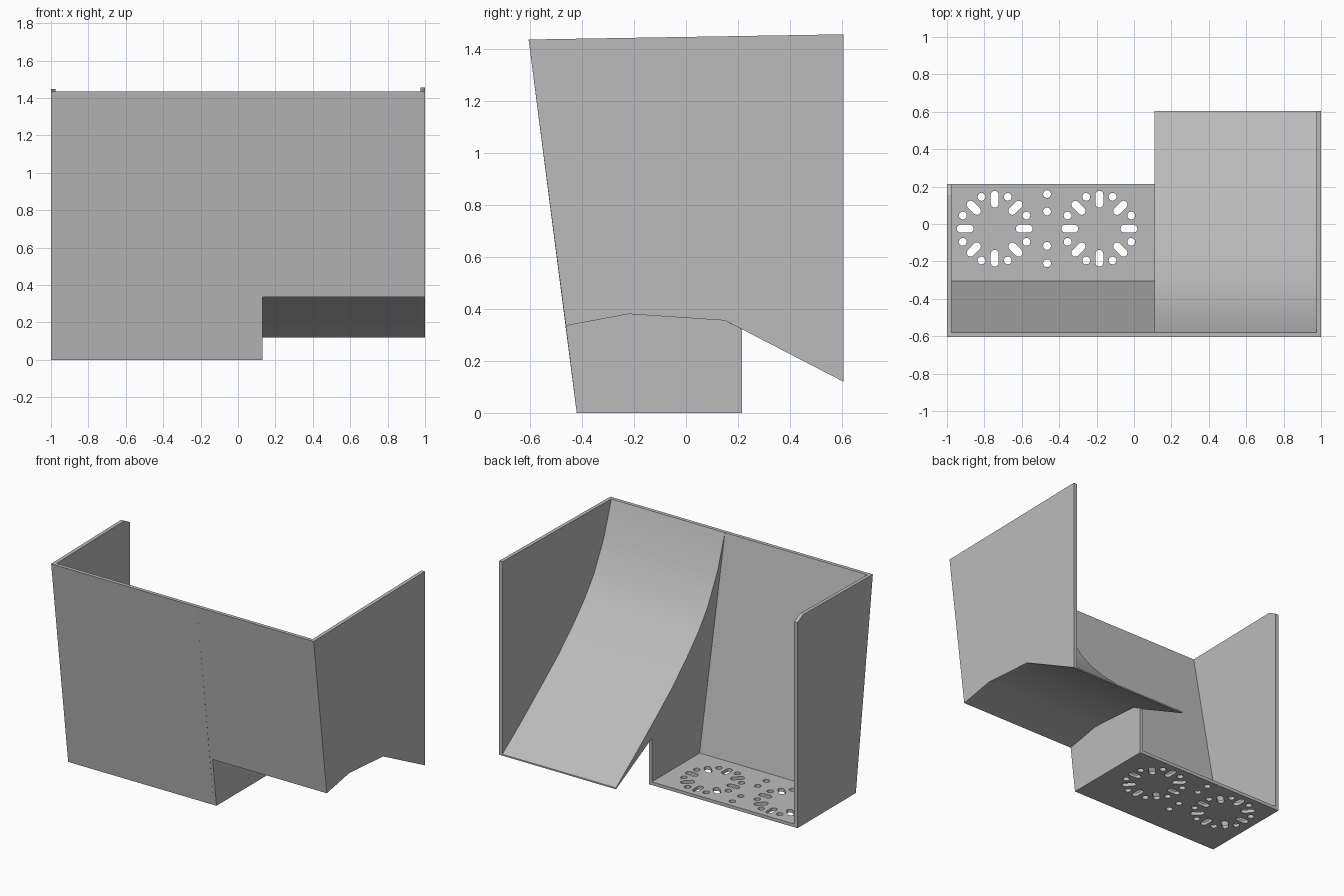
import bpy, bmesh, math
from mathutils import Matrix, Vector

cube = bpy.data.objects.get("Cube")
if cube:
    bpy.data.objects.remove(cube, do_unlink=True)

grey = bpy.data.materials.new("plain_grey")
grey.use_nodes = True
COLOUR = (0.5, 0.5, 0.5, 1)
grey.diffuse_color = COLOUR
grey.node_tree.nodes["Principled BSDF"].inputs["Base Color"].default_value = COLOUR


def add_object(name, bm):
    bmesh.ops.recalc_face_normals(bm, faces=bm.faces)
    mesh = bpy.data.meshes.new(name)
    bm.to_mesh(mesh)
    bm.free()
    obj = bpy.data.objects.new(name, mesh)
    bpy.context.collection.objects.link(obj)
    mesh.materials.append(grey)
    return obj


def prism(bm, points, offset):
    """Extrude a closed outline along an offset."""
    face = bm.faces.new([bm.verts.new(p) for p in points])
    moved = bmesh.ops.extrude_face_region(bm, geom=[face], use_keep_orig=True)["geom"]
    bmesh.ops.translate(bm, vec=offset,
                        verts=[v for v in moved if isinstance(v, bmesh.types.BMVert)])


def side_profile(name, x0, x1, outline):
    """Part with a constant side outline (y, z) between two x positions."""
    bm = bmesh.new()
    prism(bm, [(x0, y, z) for y, z in outline], (x1 - x0, 0, 0))
    return add_object(name, bm)


def make_active(obj):
    bpy.ops.object.select_all(action='DESELECT')
    obj.select_set(True)
    bpy.context.view_layer.objects.active = obj


# Shared measurements
WALL, FLOOR = 0.025, 0.022
RIGHT, LEFT = -1 + WALL, 1 - WALL
DIVIDER_IN, DIVIDER_OUT = 0.11, 0.13
BACK = 0.215
TOP_FRONT, TOP_INNER, BASE_FRONT = (-0.605, 1.435), (-0.58, 1.435), (-0.42, 0)
BASE_INNER = -0.305
UNDERSIDE = [(-0.462, 0.335), (-0.22, 0.38), (0.15, 0.355), (0.605, 0.12)]
RAMP = [(0.605, 0.13), (0.4, 0.275), (0.2, 0.425), (0, 0.58), (-0.17, 0.735),
        (-0.29, 0.86), (-0.39, 0.99), (-0.5, 1.2), TOP_INNER]

# Walls
side_profile("front_wall", RIGHT, DIVIDER_IN,
             [TOP_FRONT, BASE_FRONT, (BASE_INNER, 0), (BASE_INNER, FLOOR), TOP_INNER])
side_profile("right_wall", -1, RIGHT,
             [TOP_FRONT, BASE_FRONT, (BACK, 0), (BACK, 1.415), (0.155, 1.447)])
side_profile("left_wall", LEFT, 1, [TOP_FRONT] + UNDERSIDE + [(0.605, 1.455)])
side_profile("divider_wall", DIVIDER_IN, DIVIDER_OUT,
             [BASE_FRONT] + UNDERSIDE[:3] + [(BACK, 0.321), (BACK, 0)])

# Curved ramp with its faceted underside
ramp = side_profile("ramp", DIVIDER_IN, LEFT, [TOP_FRONT] + UNDERSIDE + RAMP)
make_active(ramp)
bpy.ops.object.shade_smooth_by_angle(angle=math.radians(30))

# Floor plate
floor = side_profile("floor", RIGHT, DIVIDER_IN,
                     [(BASE_INNER, 0), (BACK, 0), (BACK, FLOOR), (BASE_INNER, FLOOR)])

# Hole cutters: two rings of slots and round holes, and a column between them
cutters = bmesh.new()


def cut_slot(centre, angle, half_length, radius, steps=8):
    turn = Matrix.Rotation(angle, 3, 'Z')
    outline = []
    for end, start in ((1, -math.pi / 2), (-1, math.pi / 2)):
        for i in range(steps + 1):
            if half_length == 0 and i == steps:
                continue
            a = start + math.pi * i / steps
            p = Vector((end * half_length + radius * math.cos(a), radius * math.sin(a), 0))
            outline.append(turn @ p + Vector((centre[0], centre[1], -0.1)))
    prism(cutters, outline, (0, 0, 0.3))


RING_Y = -0.025
for ring_x in (-0.745, -0.185):
    for k in range(16):
        a = k * math.pi / 8
        r, half = (0.184, 0) if k % 2 else (0.158, 0.024)
        cut_slot((ring_x + r * math.cos(a), RING_Y + r * math.sin(a)), a, half, 0.021)
for dy in (-0.185, -0.092, 0.092, 0.185):
    cut_slot((-0.465, RING_Y + dy), 0, 0, 0.021)

cutter = add_object("hole_cutter", cutters)
cutter.hide_render = True
cut = floor.modifiers.new("holes", 'BOOLEAN')
cut.operation = 'DIFFERENCE'
cut.solver = 'EXACT'
cut.object = cutter
make_active(floor)
bpy.ops.object.modifier_apply(modifier=cut.name)
bpy.data.objects.remove(cutter, do_unlink=True)
